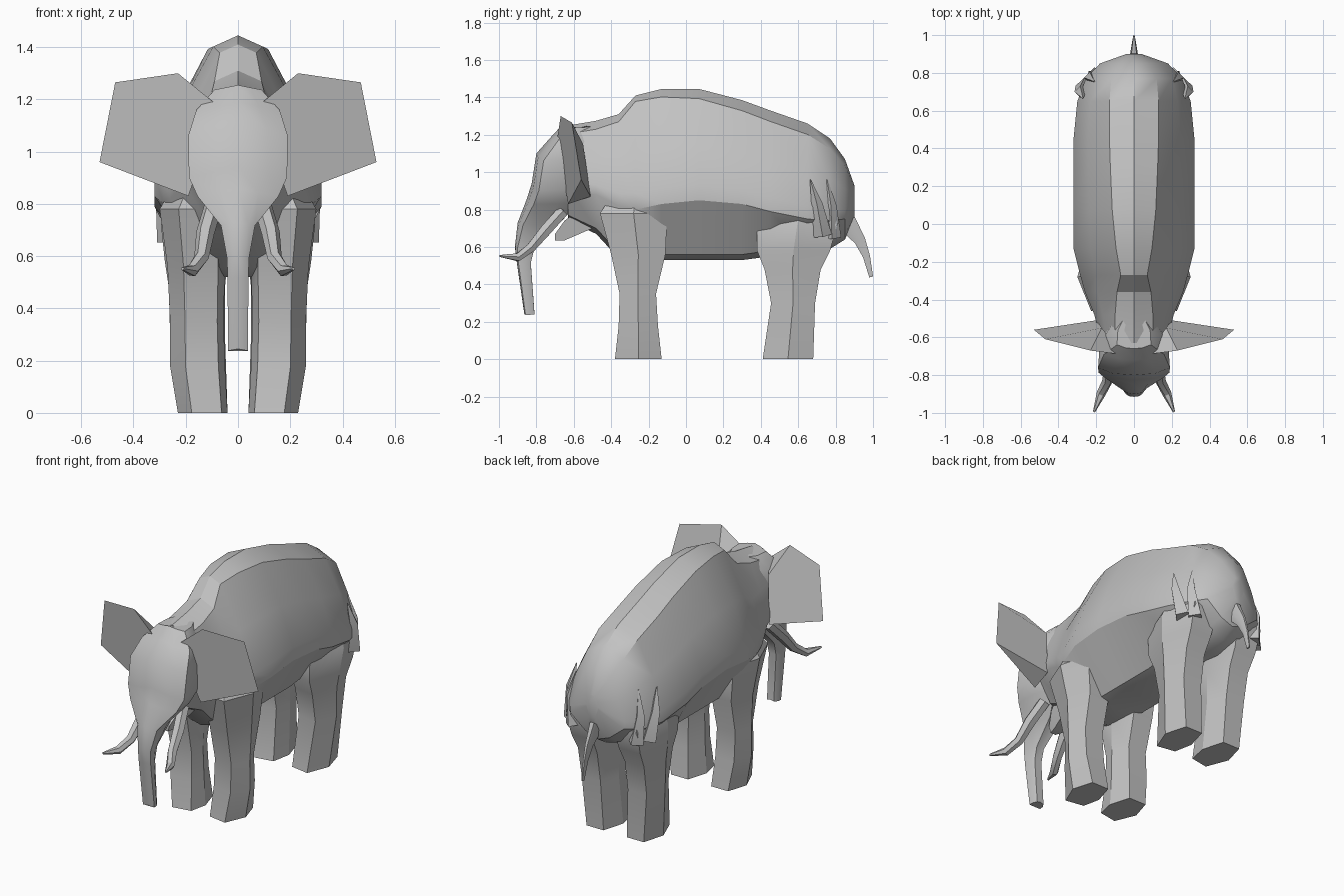
import bpy, math
from mathutils import Vector

cube = bpy.data.objects.get("Cube")
if cube:
    bpy.data.objects.remove(cube)

grey = bpy.data.materials.new("elephant grey")
grey.use_nodes = True
colour = (0.54, 0.54, 0.54, 1)
grey.diffuse_color = colour
grey.node_tree.nodes["Principled BSDF"].inputs["Base Color"].default_value = colour


def make(name, verts, faces, angle=30, mirrored=False):
    """Mesh object, optionally mirrored as a left and right pair."""
    mesh = bpy.data.meshes.new(name)
    mesh.from_pydata(verts, [], faces)
    mesh.materials.append(grey)
    obj = bpy.data.objects.new(name, mesh)
    bpy.context.collection.objects.link(obj)
    bpy.ops.object.select_all(action="DESELECT")
    bpy.context.view_layer.objects.active = obj
    obj.select_set(True)
    bpy.ops.object.mode_set(mode="EDIT")
    bpy.ops.mesh.select_all(action="SELECT")
    bpy.ops.mesh.normals_make_consistent(inside=False)
    bpy.ops.object.mode_set(mode="OBJECT")
    bpy.ops.object.shade_smooth_by_angle(angle=math.radians(angle))
    if mirrored:
        mod = obj.modifiers.new("other side", "MIRROR")
        mod.use_mirror_merge = False


def loft(name, rings, **options):
    """Skin closed rings of equal length and cap both ends."""
    n = len(rings[0])
    verts = [p for ring in rings for p in ring]
    faces = [(r * n + i, r * n + (i + 1) % n, (r + 1) * n + (i + 1) % n, (r + 1) * n + i)
             for r in range(len(rings) - 1) for i in range(n)]
    faces += [tuple(range(n)), tuple(range(len(verts) - n, len(verts)))]
    make(name, verts, faces, **options)


def symmetric(half):
    """Close a half ring that starts and ends on the centre line."""
    return half + [(-x, y, z) for x, y, z in reversed(half[1:-1])]


def tube(name, path, sides=6, flat=1, **options):
    """Tapered tube through (x, y, z, radius) points."""
    pts = [Vector(p[:3]) for p in path]
    rings = []
    for i, p in enumerate(pts):
        along = (pts[min(i + 1, len(pts) - 1)] - pts[max(i - 1, 0)]).normalized()
        up = along.cross(Vector((1, 0, 0))).normalized()
        side = up.cross(along)
        turns = [math.tau * k / sides for k in range(sides)]
        rings.append([tuple(p + path[i][3] * (side * flat * math.cos(t) + up * math.sin(t)))
                      for t in turns])
    loft(name, rings, **options)


# Body: y, top, ridge half width, side half width, side height, bottom
body = []
for y, top, ridge, side, sz, low in [
        (-.63, 1.25, .1, .175, .92, .74), (-.48, 1.275, .1, .21, .88, .67),
        (-.36, 1.31, .09, .26, .82, .54), (-.27, 1.41, .07, .285, .8, .51),
        (-.13, 1.445, .095, .32, .83, .53), (.07, 1.445, .115, .32, .85, .53),
        (.3, 1.385, .125, .32, .83, .53), (.45, 1.33, .13, .32, .79, .55),
        (.65, 1.26, .13, .3, .75, .55), (.77, 1.18, .12, .255, .74, .59),
        (.85, 1.07, .08, .18, .75, .64), (.9, .93, .02, .04, .85, .76)]:
    rz = top - ridge * .45
    body.append(symmetric([
        (0, y, top), (ridge, y, rz),
        (ridge + (side - ridge) * .6, y, rz + (sz - rz) * .43),
        (side, y, sz + (rz - sz) * .15), (side, y, sz),
        (side * .45, y, low + .03), (0, y, low)]))
loft("body", body)

# Head and trunk: height, front, back, half width, flatness of the face
head = []
for z, front, back, w, flat in [
        (1.255, -.66, -.5, .09, .5), (1.19, -.72, -.5, .16, .5), (1.1, -.8, -.5, .19, .6),
        (.94, -.825, -.53, .188, .6), (.86, -.85, -.57, .155, .5), (.73, -.9, -.68, .065, .6),
        (.6, -.915, -.81, .042, .6), (.52, -.905, -.83, .04, .6), (.245, -.865, -.81, .038, .6)]:
    depth = back - front
    half = [(0, front), (w * flat, front + depth * .03), (w, front + depth * .13),
            (w * .95, front + depth * .6), (w * .6, back), (0, back)]
    head.append(symmetric([(x, y, z - x * .2) for x, y in half]))
loft("head_and_trunk", head, angle=35)

# Lower jaw
loft("jaw", [[(-w, y, hi), (w, y, hi), (w * .6, y, lo), (-w * .6, y, lo)] for y, w, hi, lo in
             [(-.7, .03, .67, .635), (-.65, .055, .74, .635), (-.5, .1, .85, .7)]])

# Ears: wedges that thin out towards the outer edge
ear = [(.07, -.69, 1.17), (.23, -.67, 1.3), (.47, -.61, 1.265), (.53, -.56, .96),
       (.19, -.63, .83), (.2, -.51, .87), (.17, -.55, 1.15)]
make("ears", ear, [(0, 1, 2, 3, 4), (1, 6, 5, 3, 2), (3, 5, 4), (0, 4, 5, 6), (0, 6, 1)],
     mirrored=True)

# Tusks
tube("tusks", [(.095, -.66, .79, .035), (.125, -.75, .69, .035), (.14, -.83, .595, .028),
               (.175, -.9, .545, .024), (.212, -.995, .552, .006)], mirrored=True)


def leg(name, levels):
    """Six-sided leg pair: height, front, back, inner x, outer x."""
    rings = []
    for z, f, b, i, o in levels:
        mid, w = (f + b) / 2, o - i
        rings.append([(i, mid, z), (i + w * .12, f + .02, z), (o - w * .28, f, z),
                      (o, mid, z), (o - w * .2, b, z), (i + w * .2, b, z)])
    loft(name, rings, mirrored=True)


leg("front_legs", [(0, -.38, -.13, .04, .23), (.18, -.36, -.15, .05, .26),
                   (.35, -.355, -.16, .055, .26), (.56, -.4, -.11, .05, .27),
                   (.78, -.46, -.1, .04, .3), (.9, -.38, -.16, .04, .23)])
leg("back_legs", [(0, .41, .68, .04, .23), (.3, .455, .69, .05, .26),
                  (.48, .42, .72, .05, .265), (.58, .38, .77, .04, .28),
                  (.72, .38, .81, .02, .295), (.84, .45, .79, .03, .25)])

# Skin folds on the haunches
for name, path in [
        ("outer_haunch_folds", [(.26, .73, .66, .05), (.285, .7, .83, .03), (.27, .665, .96, .003)]),
        ("rear_haunch_folds", [(.21, .78, .65, .05), (.235, .775, .82, .03), (.21, .755, .96, .003)])]:
    tube(name, path, sides=4, mirrored=True)

# Tail
tube("tail", [(0, .86, .73, .06), (0, .93, .635, .035), (0, .965, .55, .022), (0, .99, .44, .012)],
     flat=.45)
